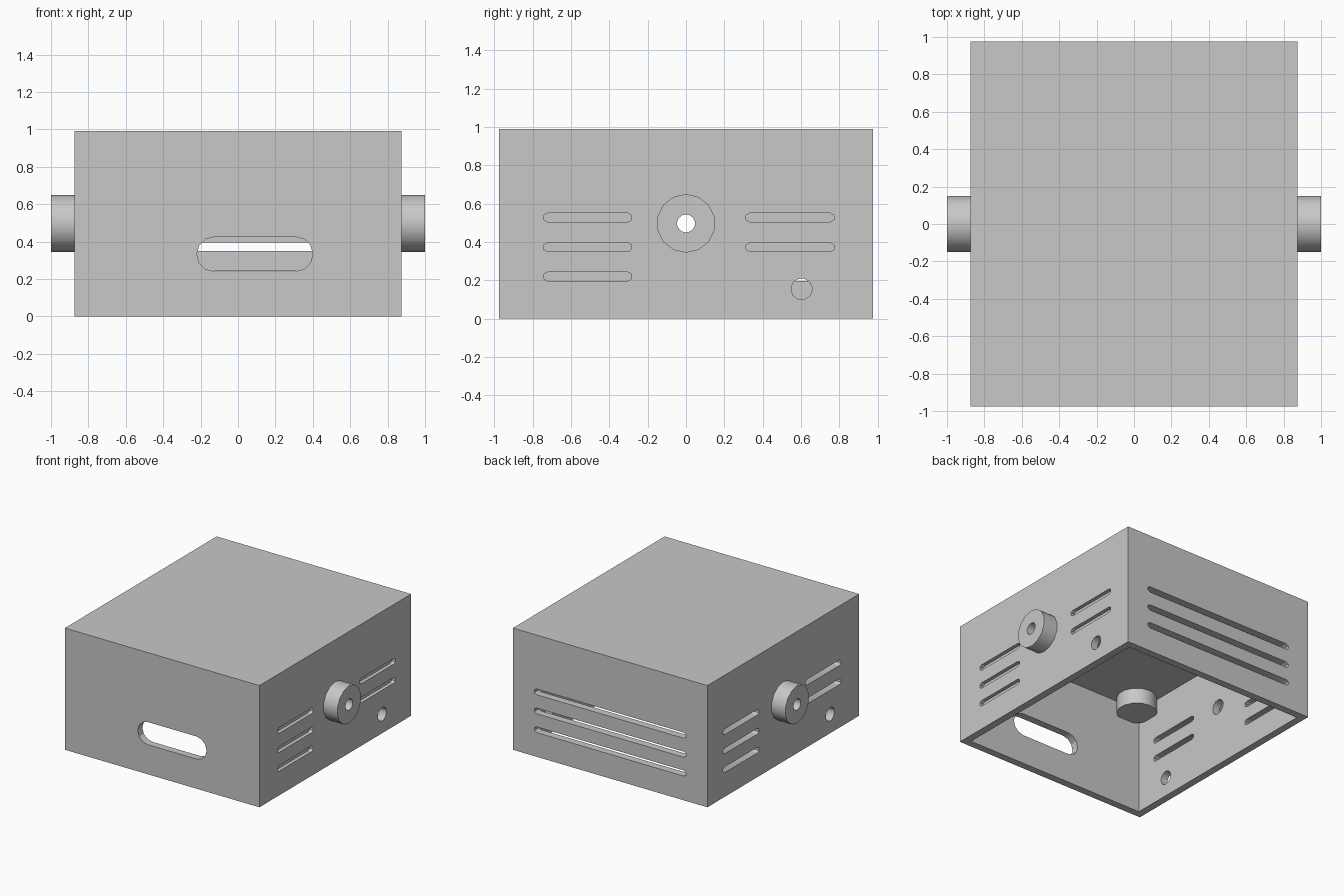
import bpy, bmesh, math
from mathutils import Vector

if "Cube" in bpy.data.objects:
    bpy.data.objects.remove(bpy.data.objects["Cube"], do_unlink=True)

W, D, H, WALL, ROOF = 0.875, 0.975, 0.99, 0.06, 0.12
BOSS_Z, BOSS_R, BORE_R = 0.497, 0.153, 0.047
ROWS, VENT_R = (0.22, 0.373, 0.528), 0.023   # heights and half-width of the vent slots

grey = bpy.data.materials.new("plain grey")
grey.use_nodes = True
grey.diffuse_color = (0.578, 0.578, 0.578, 1)
grey.node_tree.nodes["Principled BSDF"].inputs["Base Color"].default_value = grey.diffuse_color


def finish(name, bm):
    bmesh.ops.recalc_face_normals(bm, faces=bm.faces)
    mesh = bpy.data.meshes.new(name)
    bm.to_mesh(mesh)
    bm.free()
    mesh.materials.append(grey)
    obj = bpy.data.objects.new(name, mesh)
    bpy.context.collection.objects.link(obj)
    return obj


def box(name, lo, hi):
    bm = bmesh.new()
    lo, hi = Vector(lo), Vector(hi)
    bmesh.ops.create_cube(bm, size=1)
    for v in bm.verts:
        v.co = (lo + hi) / 2 + v.co * (hi - lo)
    return finish(name, bm)


def prism(name, outline, axis, start, end):
    """Extrude an outline along x, y or z from start to end."""
    place = {"x": lambda u, v: (start, u, v),
             "y": lambda u, v: (u, start, v),
             "z": lambda u, v: (u, v, start)}[axis]
    bm = bmesh.new()
    face = bm.faces.new([bm.verts.new(place(u, v)) for u, v in outline])
    new = bmesh.ops.extrude_face_region(bm, geom=[face])["geom"]
    step = Vector([(end - start) * (a == axis) for a in "xyz"])
    bmesh.ops.translate(bm, vec=step, verts=[g for g in new if isinstance(g, bmesh.types.BMVert)])
    return finish(name, bm)


def circle(u, v, r, n=14):
    turns = [math.pi / 2 + 2 * math.pi * i / n for i in range(n)]
    return [(u + r * math.cos(a), v + r * math.sin(a)) for a in turns]


def slot(u0, u1, v, r, n=3):
    pts = []
    for centre, turn in ((u1 - r, -math.pi / 2), (u0 + r, math.pi / 2)):
        for i in range(n + 1):
            a = turn + math.pi * i / n
            pts.append((centre + r * math.cos(a), v + r * math.sin(a)))
    return pts


def cut(obj, cutter):
    mod = obj.modifiers.new("cut", "BOOLEAN")
    mod.operation, mod.solver, mod.object = "DIFFERENCE", "EXACT", cutter
    bpy.context.view_layer.objects.active = obj
    bpy.ops.object.modifier_apply(modifier=mod.name)
    bpy.data.objects.remove(cutter, do_unlink=True)


# open-bottomed case
case = box("case", (-W, -D, 0), (W, D, H))
cut(case, box("cavity", (WALL - W, WALL - D, -0.1), (W - WALL, D - WALL, H - ROOF)))

# front opening and long rear vents
cut(case, prism("front_cut", slot(-0.22, 0.4, 0.333, 0.092, 6), "y", -D - 0.1, -D + 0.2))
for z in ROWS:
    cut(case, prism("rear_cut", slot(-0.685, 0.685, z, VENT_R), "y", D - 0.2, D + 0.1))

# side vents, cable hole and bore; the left vents are recesses, the right ones go through
for s, depth in ((1, 0.03), (-1, 0.2)):
    long_rows, short_rows = (ROWS, ROWS[1:]) if s > 0 else (ROWS[1:], ROWS)
    vents = [slot(-0.745, -0.28, z, VENT_R) for z in long_rows]
    vents += [slot(0.31, 0.775, z, VENT_R) for z in short_rows]
    for outline in vents:
        cut(case, prism("vent_cut", outline, "x", s * (W - depth), s * (W + 0.3)))
    for outline in (circle(0.603 * s, 0.155, 0.055), circle(0, BOSS_Z, 0.06)):
        cut(case, prism("hole_cut", outline, "x", s * (W - 0.2), s * (W + 0.3)))

# bored round bosses on both sides
bosses = []
for side, s in (("left", 1), ("right", -1)):
    boss = prism(side + "_boss", circle(0, BOSS_Z, BOSS_R), "x", s * W, s)
    cut(boss, prism("bore", circle(0, BOSS_Z, BORE_R), "x", s * (W - 0.1), s * 1.1))
    bosses.append(boss)

# short posts under the roof in each corner
posts = []
for xn, sx in (("left", 1), ("right", -1)):
    for yn, sy in (("back", 1), ("front", -1)):
        outline = circle(sx * (W - WALL - 0.13), sy * (D - WALL - 0.13), 0.15)
        posts.append(prism(f"{yn}_{xn}_corner_post", outline, "z", 0.743, H - ROOF + 0.02))

# smooth round walls, sharp edges
bpy.ops.object.select_all(action="DESELECT")
for obj in [case] + bosses + posts:
    obj.select_set(True)
bpy.context.view_layer.objects.active = case
bpy.ops.object.shade_smooth_by_angle(angle=math.radians(30))
